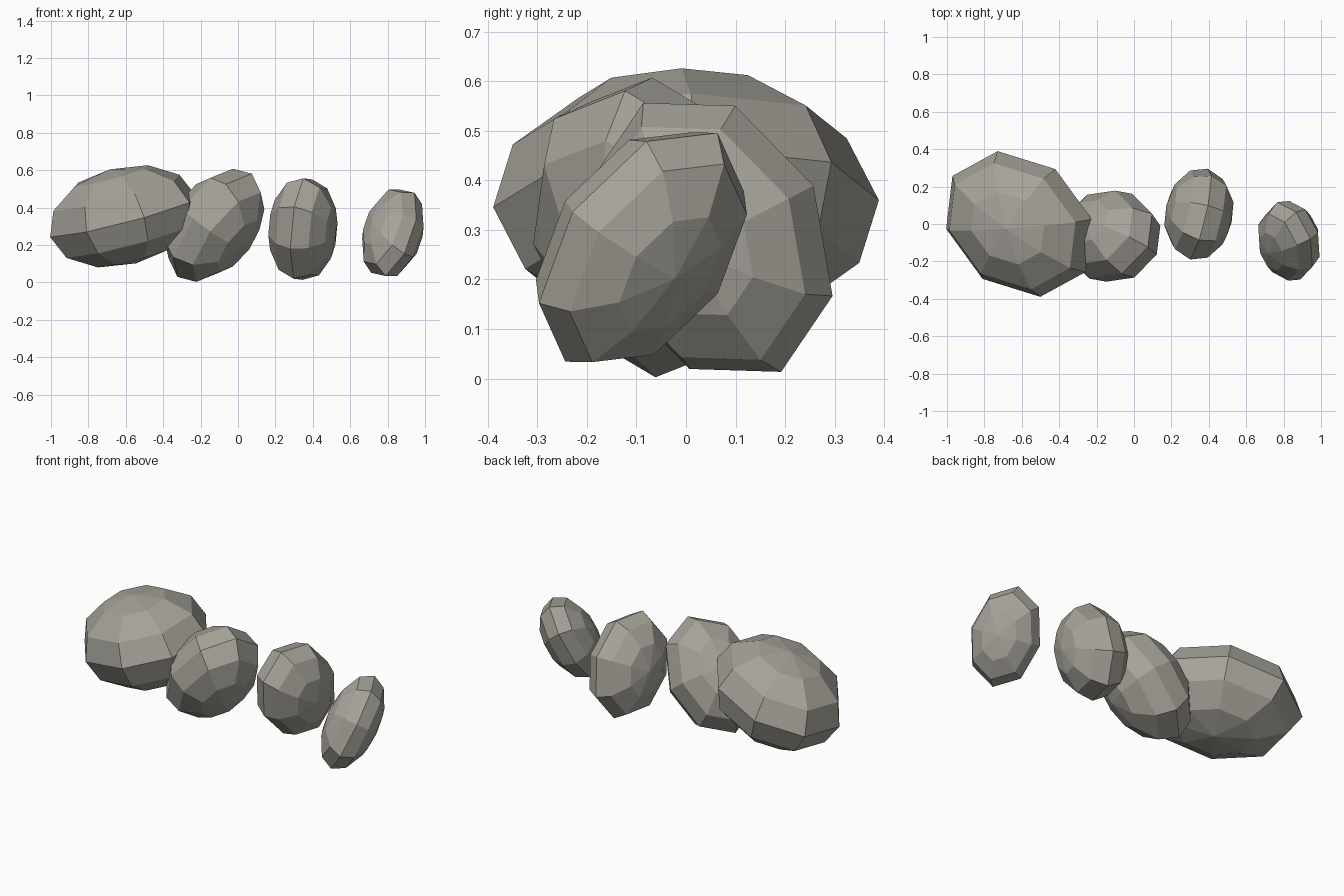
import bpy
from mathutils import Matrix, Vector

if "Cube" in bpy.data.objects:
    bpy.data.objects.remove(bpy.data.objects["Cube"])

# name, centre, thin axis, long axis, radii (long, middle, thin)
ROCKS = [
    ("large_rock", (-0.615, 0.0, 0.353), (-0.28, -0.1, 1), (1, -0.72, 0.2), (0.445, 0.362, 0.262)),
    ("leaning_rock", (-0.125, -0.065, 0.305), (1.17, -0.74, -1), (0.74, -0.22, 1), (0.345, 0.256, 0.217)),
    ("upright_rock", (0.347, 0.053, 0.285), (1, -0.26, -0.14), (0, -0.51, 1), (0.305, 0.239, 0.182)),
    ("small_rock", (0.828, -0.09, 0.265), (1.4, 0.85, -0.8), (0.15, 0.65, 1), (0.28, 0.2, 0.145)),
]

# Warm dark stone
stone = bpy.data.materials.new("stone")
stone.diffuse_color = (0.38, 0.365, 0.32, 1)
stone.use_nodes = True
stone.node_tree.nodes["Principled BSDF"].inputs["Base Color"].default_value = stone.diffuse_color


def rock(name, centre, thin, long, radii):
    """Low-poly ellipsoid whose pole points along its thin axis."""
    z = Vector(thin).normalized()
    x = Vector(long)
    x = (x - z * x.dot(z)).normalized()
    y = z.cross(x)
    turn = Matrix((x, y, z)).transposed().to_4x4()
    bpy.ops.mesh.primitive_uv_sphere_add(segments=8, ring_count=6, radius=1)
    ob = bpy.context.object
    ob.name = name
    ob.data.transform(Matrix.Translation(centre) @ turn @ Matrix.Diagonal((*radii, 1)))
    ob.data.materials.append(stone)


# Row of four boulders, large to small
for r in ROCKS:
    rock(*r)
